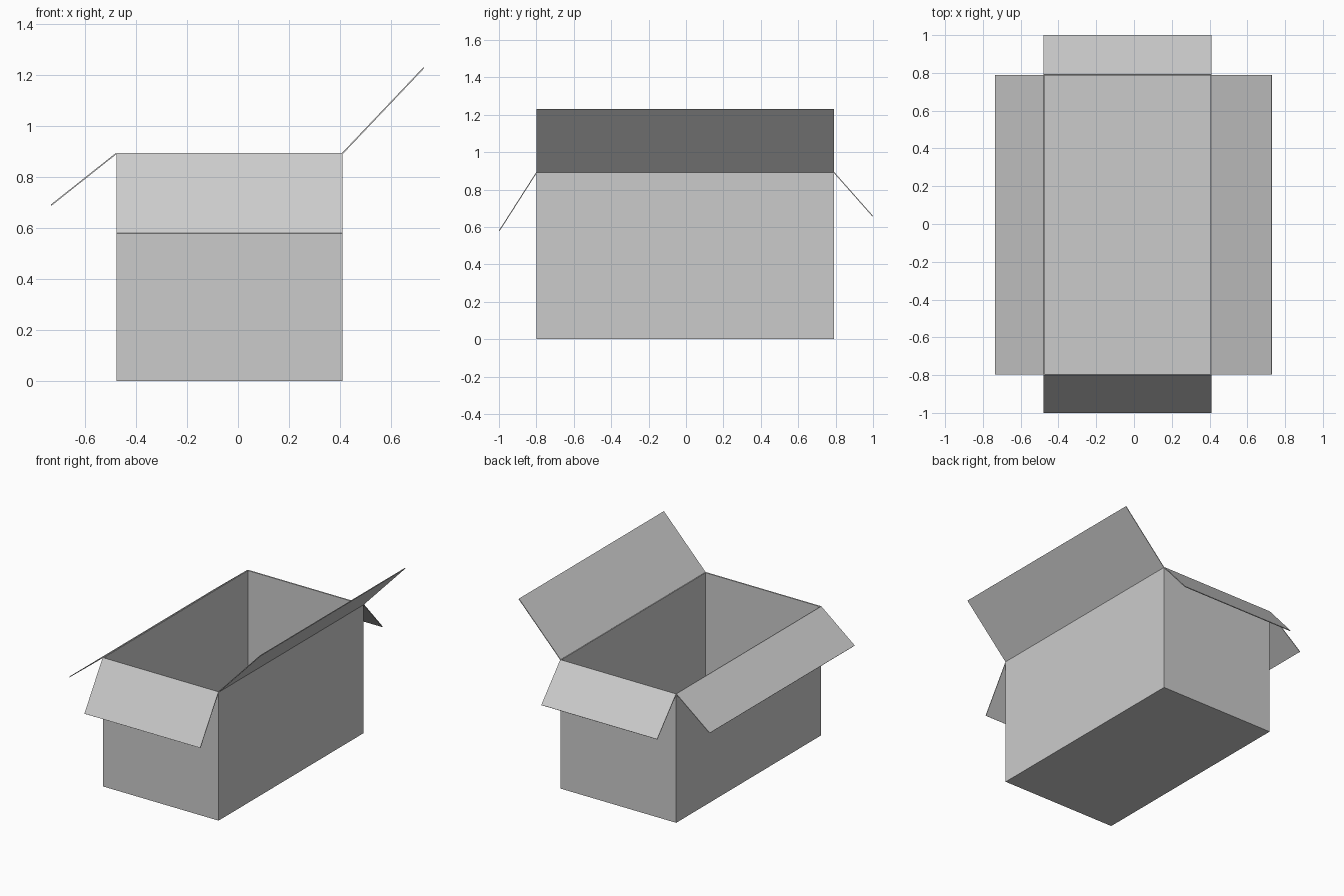
import bpy

if "Cube" in bpy.data.objects:
    bpy.data.objects.remove(bpy.data.objects["Cube"])

X0, X1 = -0.478, 0.410
Y0, Y1 = -0.798, 0.790
H = 0.893
THICK = 0.005


def sheet(name, verts, faces, offset):
    """Thin card part made from flat panels with a solidify modifier."""
    mesh = bpy.data.meshes.new(name)
    mesh.from_pydata(verts, [], faces)
    mesh.update()
    ob = bpy.data.objects.new(name, mesh)
    bpy.context.collection.objects.link(ob)
    mod = ob.modifiers.new("card", 'SOLIDIFY')
    mod.thickness = THICK
    mod.offset = offset
    mod.use_even_offset = True
    return ob


def flap(name, a, b, shift):
    """Flap hinged on edge a-b, its free edge moved by shift."""
    move = lambda p: tuple(c + s for c, s in zip(p, shift))
    return sheet(name, [a, b, move(b), move(a)], [(0, 1, 2, 3)], 0)


# Open box: floor and four walls, thickened inward
ring = [(X0, Y0), (X1, Y0), (X1, Y1), (X0, Y1)]
verts = [(x, y, z) for z in (0, H) for x, y in ring]
walls = [(i, (i + 1) % 4, (i + 1) % 4 + 4, i + 4) for i in range(4)]
sheet("box_body", verts, [(3, 2, 1, 0)] + walls, -1)

# Four flaps hinged on the rim
rim = [(x, y, H) for x, y in ring]
flap("front_flap", rim[0], rim[1], (0, -0.200, -0.313))
flap("right_flap", rim[1], rim[2], (0.320, 0, 0.337))
flap("back_flap", rim[2], rim[3], (0, 0.208, -0.235))
flap("left_flap", rim[3], rim[0], (-0.256, 0, -0.203))
